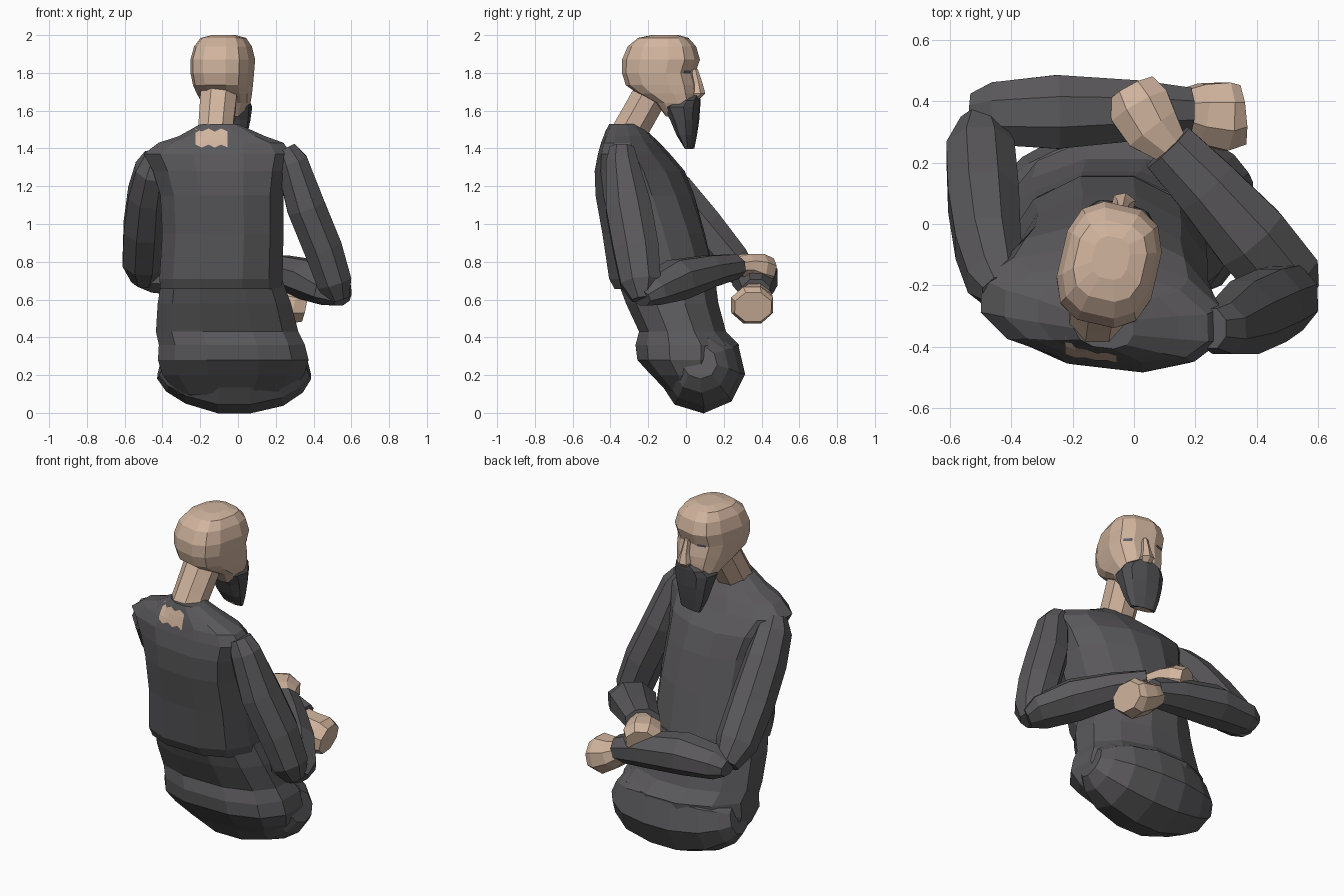
import bpy, bmesh, math
from mathutils import Vector, Matrix
from mathutils.bvhtree import BVHTree


def material(name, rgb):
    m = bpy.data.materials.new(name)
    m.diffuse_color = (*rgb, 1)
    return m


CLOTH = material("charcoal cloth", (0.102, 0.098, 0.104))
SKIN = material("skin", (0.64, 0.46, 0.345))
BEARD = material("dark beard", (0.076, 0.074, 0.080))
EYE = material("eye grey", (0.10, 0.11, 0.14))


def finish(name, bm, mat, matrix=None):
    if matrix:
        bm.transform(matrix)
    bmesh.ops.recalc_face_normals(bm, faces=bm.faces)
    tree = BVHTree.FromBMesh(bm)
    me = bpy.data.meshes.new(name)
    bm.to_mesh(me)
    bm.free()
    me.materials.append(mat)
    bpy.context.collection.objects.link(bpy.data.objects.new(name, me))
    return tree


def skin_rings(bm, rings):
    """Bridge successive vertex rings and cap both ends."""
    vs = [[bm.verts.new(p) for p in r] for r in rings]
    n = len(vs[0])
    for a, b in zip(vs, vs[1:]):
        for i in range(n):
            j = (i + 1) % n
            bm.faces.new((a[i], a[j], b[j], b[i]))
    bm.faces.new(vs[0][::-1])
    bm.faces.new(vs[-1])


def loft(name, levels, mat, n=12, power=2.5, front_power=None, skew=None, matrix=None):
    """Stack of rounded sections: z, x min, x max, y min, y max."""
    bm = bmesh.new()
    rings = []
    for z, x0, x1, y0, y1 in levels:
        ring = []
        for i in range(n):
            t = 2 * math.pi * (i + 0.5) / n
            c, s = math.cos(t), math.sin(t)
            p = front_power if front_power and s > 0 else power
            dx = (x1 - x0) / 2 * math.copysign(abs(c) ** (2 / p), c)
            dy = (y1 - y0) / 2 * math.copysign(abs(s) ** (2 / p), s)
            if skew:
                dy += skew(z) * dx
            ring.append(((x0 + x1) / 2 + dx, (y0 + y1) / 2 + dy, z))
        rings.append(ring)
    skin_rings(bm, rings)
    return finish(name, bm, mat, matrix)


def sweep(name, path, ref, mat, n=8):
    """Tube along x, y, z, radius along ref, radius across it."""
    bm = bmesh.new()
    pts = [Vector(p[:3]) for p in path]
    rings = []
    for k, p in enumerate(path):
        tan = (pts[min(k + 1, len(pts) - 1)] - pts[max(k - 1, 0)]).normalized()
        a = Vector(ref)
        a = (a - tan * a.dot(tan)).normalized()
        b = tan.cross(a)
        rings.append([pts[k] + a * p[3] * math.cos(t) + b * p[4] * math.sin(t)
                      for t in (2 * math.pi * (i + 0.5) / n for i in range(n))])
    skin_rings(bm, rings)
    return finish(name, bm, mat)


def decal(name, tree, origin, u, v, direction, mat, nu=4, nv=2, ragged=0.0):
    """Thin grid patch laid onto a surface along a direction."""
    bm = bmesh.new()
    d = Vector(direction).normalized()
    grid = []
    for j in range(nv + 1):
        row = []
        for i in range(nu + 1):
            p = Vector(origin) + Vector(u) * (i / nu - 0.5) + Vector(v) * (j / nv - 0.5)
            p.z += ragged * (-1) ** i * (j in (0, nv))
            hit = tree.ray_cast(p - d, d)[0]
            row.append(bm.verts.new((hit or p) - d * 0.006))
        grid.append(row)
    for j in range(nv):
        for i in range(nu):
            bm.faces.new((grid[j][i], grid[j][i + 1], grid[j + 1][i + 1], grid[j + 1][i]))
    finish(name, bm, mat)


# Seat and hips
loft("hips", [
    (0.02, -0.14, 0.09, 0.03, 0.12), (0.10, -0.33, 0.28, -0.09, 0.19),
    (0.20, -0.41, 0.36, -0.19, 0.25), (0.28, -0.435, 0.385, -0.265, 0.28),
    (0.36, -0.43, 0.365, -0.275, 0.29), (0.43, -0.445, 0.33, -0.255, 0.22),
    (0.58, -0.435, 0.29, -0.325, 0.18), (0.70, -0.415, 0.245, -0.37, 0.165)],
    CLOTH, front_power=2.0)

# Folded legs across the lap
sweep("lap", [
    (-0.40, 0.07, 0.27, 0.09, 0.10), (-0.35, 0.075, 0.255, 0.145, 0.145),
    (-0.26, 0.08, 0.24, 0.19, 0.195), (-0.10, 0.08, 0.232, 0.235, 0.235),
    (0.06, 0.08, 0.232, 0.235, 0.235), (0.22, 0.08, 0.24, 0.20, 0.21),
    (0.31, 0.075, 0.255, 0.15, 0.155), (0.36, 0.07, 0.27, 0.09, 0.10)],
    (0, 0.6, 0.8), CLOTH, 9)

# Upper garment, turned slightly at the shoulders
tunic = loft("tunic", [
    (0.655, -0.42, 0.24, -0.385, 0.165), (0.71, -0.425, 0.245, -0.415, 0.165),
    (0.95, -0.41, 0.25, -0.445, 0.105), (1.15, -0.42, 0.25, -0.475, 0.045),
    (1.28, -0.46, 0.27, -0.475, -0.01), (1.37, -0.51, 0.295, -0.455, -0.09),
    (1.43, -0.43, 0.25, -0.44, -0.145), (1.465, -0.32, 0.15, -0.43, -0.18),
    (1.53, -0.20, 0.00, -0.405, -0.24)],
    CLOTH, front_power=2.0, skew=lambda z: -0.12 * min(1, max(0, (z - 0.75) / 0.5)))
decal("nape_patch", tunic, (-0.14, 0, 1.455), (0.17, 0, 0), (0, 0, 0.085),
      (0, 1, 0), SKIN, 5, 3, 0.008)

# Left-hand arm: bent forward, forearm across the front
sweep("left_upper_arm", [
    (-0.43, -0.22, 1.36, 0.07, 0.06), (-0.45, -0.18, 1.29, 0.10, 0.11),
    (-0.475, -0.07, 1.16, 0.115, 0.13), (-0.49, 0.08, 0.98, 0.125, 0.13),
    (-0.50, 0.24, 0.80, 0.12, 0.11), (-0.50, 0.33, 0.71, 0.07, 0.07)],
    (1, 0, 0), CLOTH)
sweep("left_forearm", [
    (-0.53, 0.36, 0.71, 0.05, 0.07), (-0.46, 0.36, 0.72, 0.09, 0.11),
    (-0.25, 0.365, 0.72, 0.115, 0.13), (0.02, 0.37, 0.68, 0.10, 0.105),
    (0.18, 0.37, 0.64, 0.075, 0.08)], (0, 0, 1), CLOTH)
sweep("left_hand", [
    (0.14, 0.37, 0.64, 0.06, 0.07), (0.21, 0.36, 0.60, 0.085, 0.105),
    (0.30, 0.35, 0.57, 0.11, 0.12), (0.35, 0.355, 0.56, 0.085, 0.105)],
    (0, 0, 1), SKIN)

# Right-hand arm: elbow out, forearm crossing over
sweep("right_upper_arm", [
    (0.25, -0.34, 1.40, 0.07, 0.06), (0.285, -0.34, 1.33, 0.09, 0.09),
    (0.36, -0.305, 1.09, 0.13, 0.11), (0.45, -0.265, 0.87, 0.13, 0.11),
    (0.51, -0.24, 0.69, 0.115, 0.10), (0.535, -0.23, 0.60, 0.06, 0.06)],
    (0, 1, 0), CLOTH)
sweep("right_forearm", [
    (0.55, -0.24, 0.61, 0.05, 0.07), (0.50, -0.19, 0.645, 0.085, 0.13),
    (0.38, -0.045, 0.705, 0.115, 0.135), (0.235, 0.12, 0.75, 0.09, 0.115),
    (0.11, 0.25, 0.775, 0.07, 0.10)], (0, 0, 1), CLOTH)
sweep("right_hand", [
    (0.12, 0.25, 0.775, 0.05, 0.065), (0.06, 0.31, 0.78, 0.065, 0.10),
    (0.02, 0.38, 0.765, 0.085, 0.11), (-0.01, 0.435, 0.75, 0.075, 0.09)],
    (0, 0, 1), SKIN)

# Neck leaning forward
sweep("neck", [(-0.125, -0.34, 1.42, 0.10, 0.10), (-0.115, -0.27, 1.54, 0.10, 0.10),
               (-0.10, -0.18, 1.70, 0.105, 0.10)], (1, 0, 0), SKIN, 8)

# Head parts share one turned frame; x is measured from the face centre line
PIVOT = Vector((-0.08, -0.13, 0))
TURN = Matrix.Translation(PIVOT) @ Matrix.Rotation(math.radians(-13), 4, 'Z') \
    @ Matrix.Translation((0, 0.13, 0))


def head_loft(name, levels, mat, n, power):
    return loft(name, [(z, -w, w, a, b) for z, w, a, b in levels], mat, n, power, matrix=TURN)


head = head_loft("head", [
    (1.57, 0.09, -0.10, 0.04), (1.64, 0.125, -0.15, 0.055), (1.69, 0.14, -0.25, 0.06),
    (1.735, 0.15, -0.315, 0.06), (1.80, 0.16, -0.335, 0.045), (1.87, 0.162, -0.335, 0.07),
    (1.94, 0.145, -0.305, 0.05), (1.985, 0.115, -0.25, 0.01),
    (2.0, 0.06, -0.18, -0.04)], SKIN, 12, 2.8)
head_loft("beard", [
    (1.40, 0.075, 0.005, 0.04), (1.47, 0.10, -0.04, 0.055), (1.55, 0.118, -0.075, 0.068),
    (1.62, 0.13, -0.115, 0.075), (1.655, 0.11, -0.06, 0.077),
    (1.68, 0.05, 0.0, 0.075)], BEARD, 10, 2.6)
head_loft("chin", [(1.397, 0.05, 0.005, 0.035), (1.43, 0.055, -0.01, 0.035)], SKIN, 8, 3)
head_loft("nose", [
    (1.665, 0.028, 0.04, 0.08), (1.69, 0.042, 0.04, 0.108),
    (1.74, 0.026, 0.03, 0.095), (1.82, 0.016, 0.03, 0.067)], SKIN, 6, 2)

# Eyes
for side, label in ((-1, "left"), (1, "right")):
    decal(label + "_eye", head, TURN @ Vector((side * 0.085, 0.0, 1.805)),
          TURN.to_3x3() @ Vector((0.05, 0, 0)), (0, 0, 0.014),
          TURN.to_3x3() @ Vector((-side * 0.3, -1, 0)), EYE, 3, 1)
